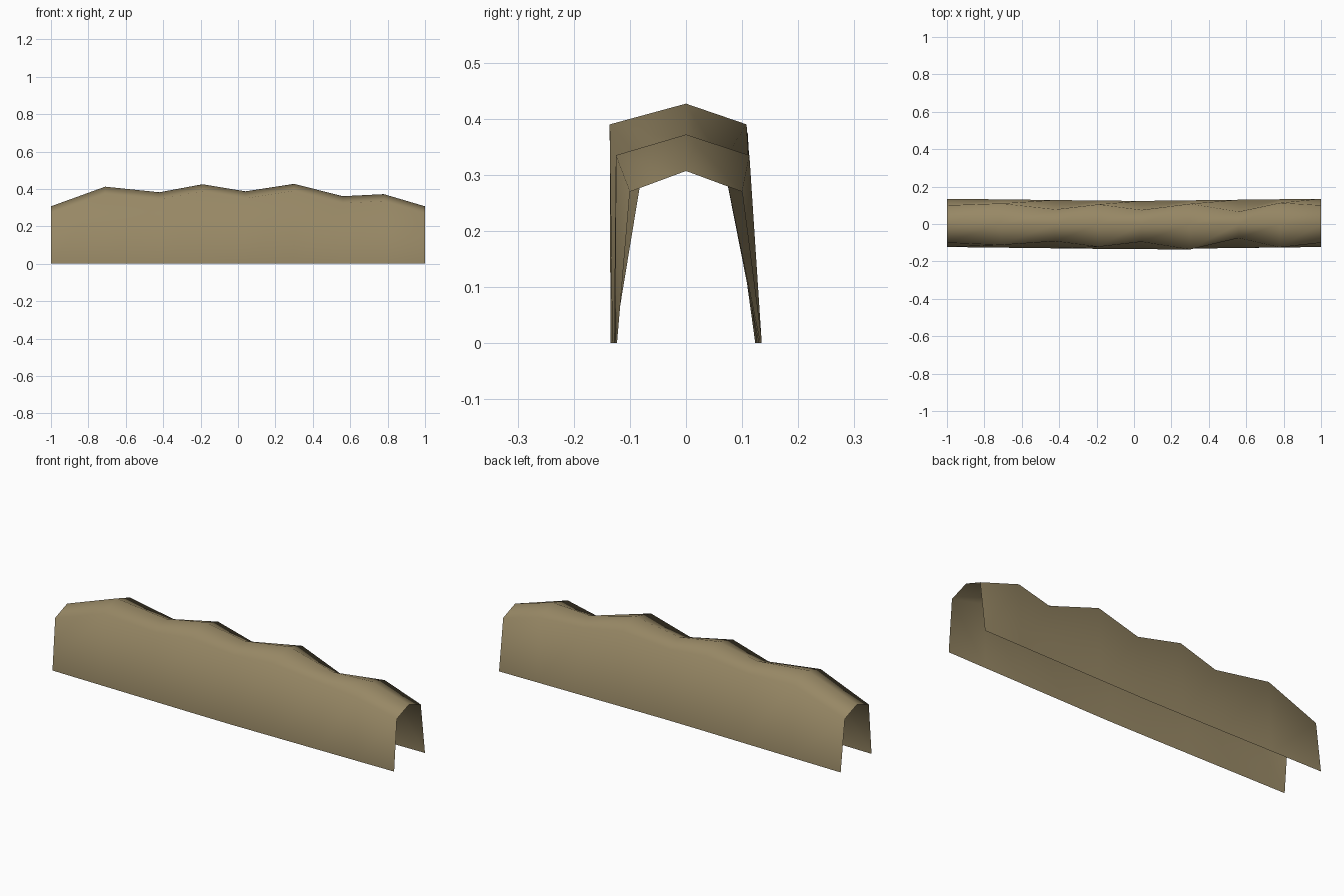
import bpy, bmesh

if "Cube" in bpy.data.objects:
    bpy.data.objects.remove(bpy.data.objects["Cube"])

# One row per cross-section: x, ridge height, front shoulder y, back shoulder y
SECTIONS = [
    (-1.00, 0.307, -0.100, 0.100),
    (-0.71, 0.412, -0.112, 0.110),
    (-0.42, 0.382, -0.092, 0.078),
    (-0.19, 0.425, -0.122, 0.105),
    (0.04, 0.387, -0.095, 0.075),
    (0.30, 0.427, -0.136, 0.108),
    (0.56, 0.361, -0.075, 0.066),
    (0.78, 0.372, -0.125, 0.113),
    (1.00, 0.307, -0.100, 0.100),
]
SHOULDER_DROP = 0.037

# Open folded sheet: front wall, two ridge slopes, back wall
bm = bmesh.new()
rows = []
for x, ridge, front, back in SECTIONS:
    bend = 0.012 * abs(x)          # both feet bow slightly toward the front
    profile = [(-0.135 + bend, 0), (front, ridge - SHOULDER_DROP), (0, ridge),
               (back, ridge - SHOULDER_DROP), (0.123 + bend, 0)]
    rows.append([bm.verts.new((x, y, z)) for y, z in profile])
for a, b in zip(rows, rows[1:]):
    for i in range(4):
        bm.faces.new((a[i], b[i], b[i + 1], a[i + 1])).smooth = True
bm.normal_update()

mesh = bpy.data.meshes.new("earth_ridge")
bm.to_mesh(mesh)
bm.free()

# Single sandy brown colour
mat = bpy.data.materials.new("sandy_brown")
mat.diffuse_color = (0.31, 0.245, 0.13, 1)
mat.use_nodes = True
mat.node_tree.nodes["Principled BSDF"].inputs["Base Color"].default_value = mat.diffuse_color
mesh.materials.append(mat)
bpy.context.collection.objects.link(bpy.data.objects.new("earth_ridge", mesh))
